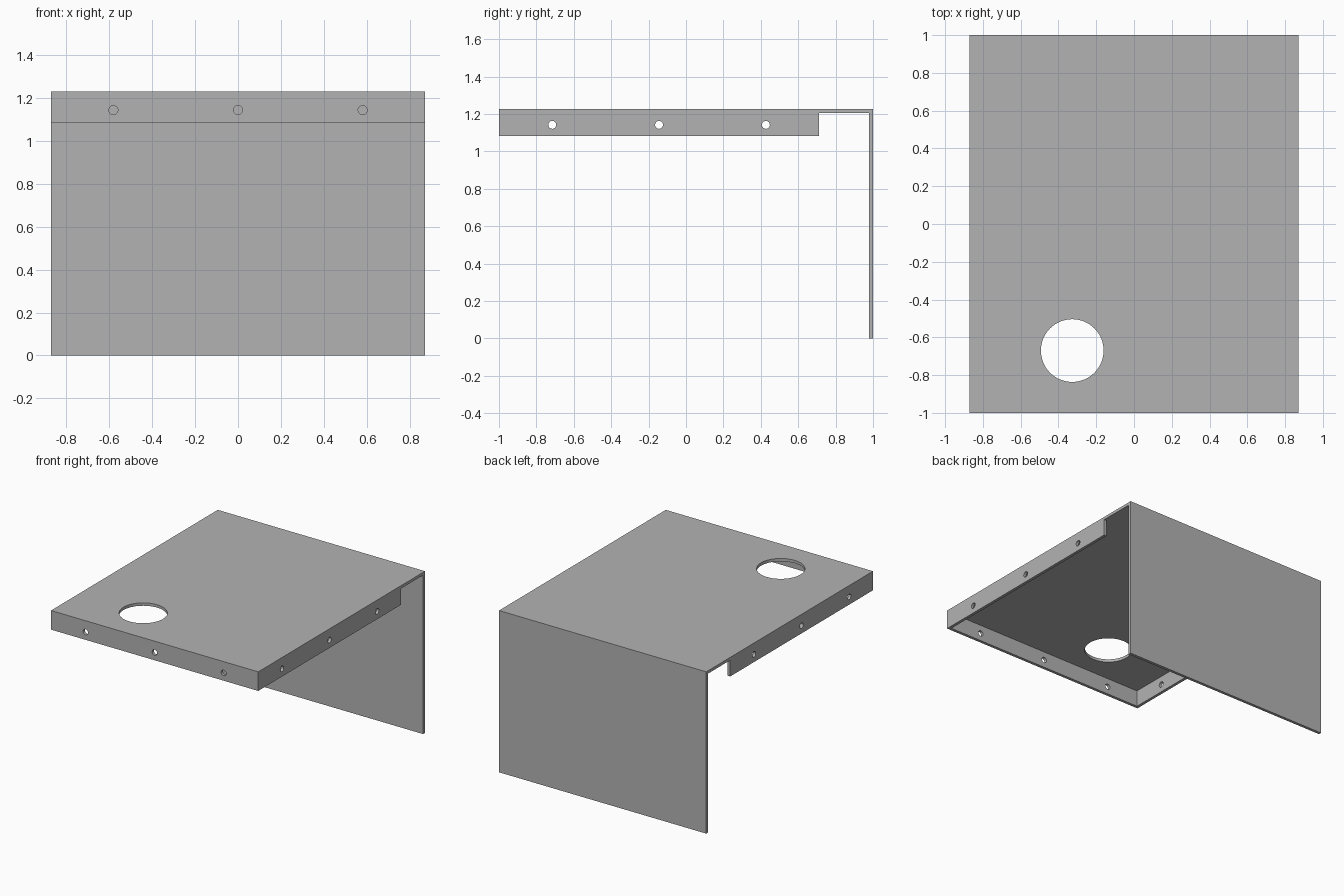
import bpy
import math
from mathutils import Matrix, Vector

if "Cube" in bpy.data.objects:
    bpy.data.objects.remove(bpy.data.objects["Cube"], do_unlink=True)

# Overall sizes of the folded sheet
W, D, H = 0.87, 1.0, 1.228      # half width, half depth, height
T = 0.022                       # sheet thickness
FLANGE_Z = 1.083                # lower edge of the flanges
FLANGE_END = 0.712              # rear end of the side flanges
HOLE_Z, HOLE_R = 1.142, 0.021

metal = bpy.data.materials.new("sheet_grey")
metal.use_nodes = True
GREY = (0.45, 0.45, 0.45, 1)
metal.diffuse_color = GREY
metal.node_tree.nodes["Principled BSDF"].inputs["Base Color"].default_value = GREY


def cut_hole(obj, centre, radius, axis, sides):
    """Drill a round hole along an axis, then drop the drill."""
    turn = {"X": (0, math.pi / 2, 0), "Y": (math.pi / 2, 0, 0), "Z": (0, 0, 0)}[axis]
    bpy.ops.mesh.primitive_cylinder_add(vertices=sides, radius=radius, depth=0.1,
                                        location=centre, rotation=turn)
    drill = bpy.context.object
    drill.hide_render = True
    mod = obj.modifiers.new("hole", "BOOLEAN")
    mod.operation = "DIFFERENCE"
    mod.solver = "EXACT"
    mod.object = drill
    bpy.context.view_layer.objects.active = obj
    bpy.ops.object.modifier_apply(modifier=mod.name)
    bpy.data.objects.remove(drill, do_unlink=True)


def plate(name, low, high, holes=(), radius=HOLE_R, axis="Z", sides=32):
    """Flat plate between two corners, with round holes."""
    low, high = Vector(low), Vector(high)
    bpy.ops.mesh.primitive_cube_add(size=1)
    obj = bpy.context.object
    obj.name = name
    obj.data.transform(Matrix.Translation((low + high) / 2)
                       @ Matrix.Diagonal((*(high - low), 1)))
    obj.data.materials.append(metal)
    for centre in holes:
        cut_hole(obj, centre, radius, axis, sides)
    return obj


# Top with the large round opening
plate("top_plate", (-W, -D, H - T), (W, D, H),
      [(-0.327, -0.67, H - T / 2)], radius=0.166, sides=64)

# Back panel hanging from the rear edge
plate("back_panel", (-W, D - T, 0), (W, D, H - T))

# Front flange with three holes
plate("front_flange", (-W, -D, FLANGE_Z), (W, -D + T, H - T),
      [(x, -D + T / 2, HOLE_Z) for x in (-0.58, 0, 0.58)], axis="Y")

# Side flanges, stopping short of the back panel
for name, side in (("left_flange", 1), ("right_flange", -1)):
    xs = sorted((side * W, side * (W - T)))
    plate(name, (xs[0], -D + T, FLANGE_Z), (xs[1], FLANGE_END, H - T),
          [(sum(xs) / 2, y, HOLE_Z) for y in (-0.715, -0.144, 0.427)], axis="X")
